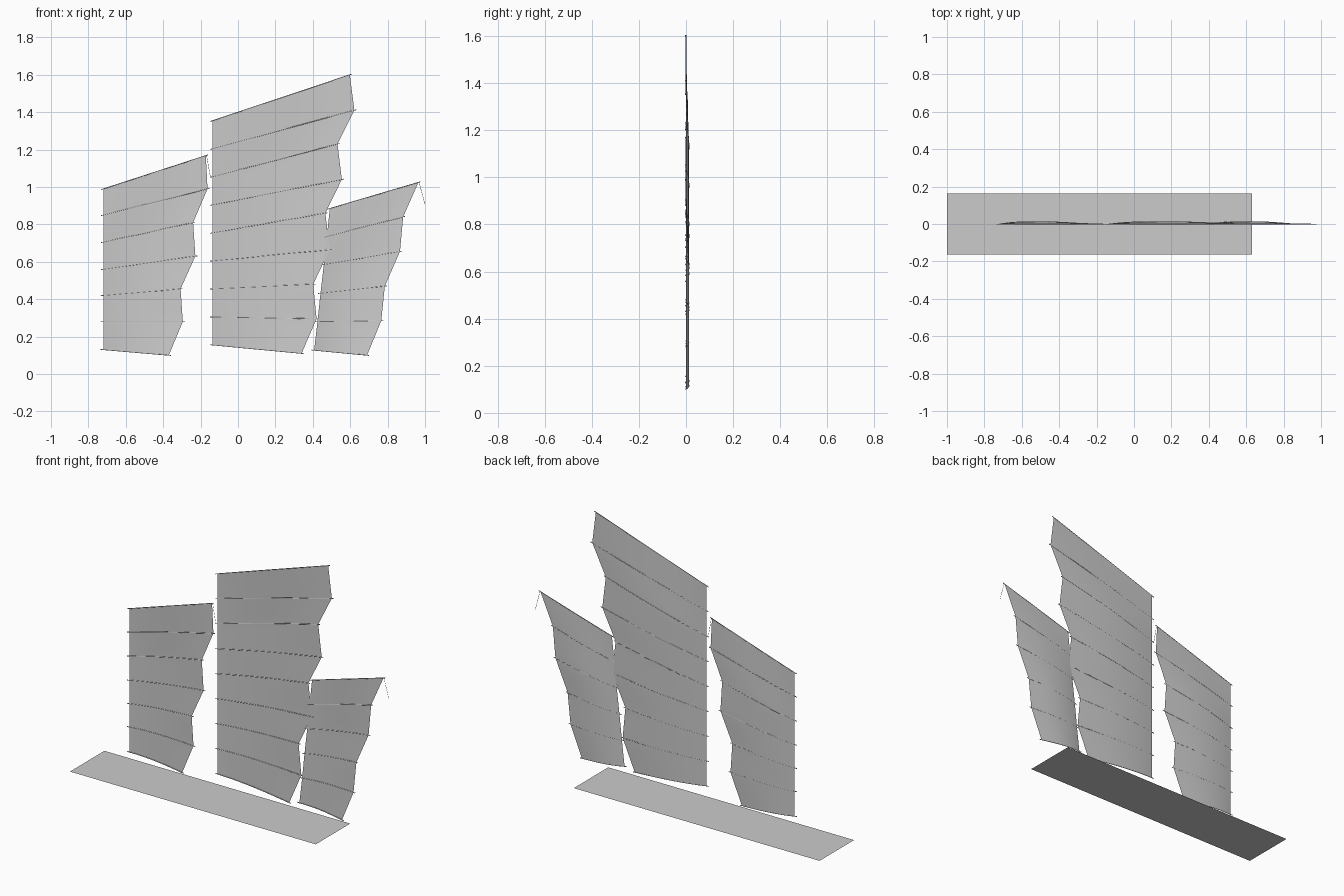
import bpy, bmesh, math
from mathutils import Vector

if "Cube" in bpy.data.objects:
    bpy.data.objects.remove(bpy.data.objects["Cube"])


def make_object(name, bm, angle=60):
    mesh = bpy.data.meshes.new(name)
    bm.to_mesh(mesh)
    bm.free()
    ob = bpy.data.objects.new(name, mesh)
    bpy.context.collection.objects.link(ob)
    bpy.ops.object.select_all(action='DESELECT')
    ob.select_set(True)
    bpy.context.view_layer.objects.active = ob
    bpy.ops.object.shade_smooth_by_angle(angle=math.radians(angle))
    return ob


def tube(bm, points, radius, sides=6):
    """Thin round rod through points."""
    rings = []
    for i, p in enumerate(points):
        d = (points[min(i + 1, len(points) - 1)] - points[max(i - 1, 0)]).normalized()
        v = d.cross(Vector((0, 1, 0))).normalized()
        u = v.cross(d)
        rings.append([bm.verts.new(p + radius * (u * math.cos(a) + v * math.sin(a)))
                      for a in (2 * math.pi * k / sides for k in range(sides))])
    for a, b in zip(rings, rings[1:]):
        for k in range(sides):
            bm.faces.new((a[k], a[(k + 1) % sides], b[(k + 1) % sides], b[k]))
    bm.faces.new(rings[0][::-1])
    bm.faces.new(rings[-1])


def sail(name, luff, leech, cols=14, sub=4, belly=0.013):
    """Battened sail: luff and leech hold one (x, z) point per batten."""
    n = len(luff) - 1

    def point(t, s):
        i = min(int(t), n - 1)
        f = t - i
        a = Vector(luff[i]).lerp(Vector(luff[i + 1]), f)
        b = Vector(leech[i]).lerp(Vector(leech[i + 1]), f)
        x, z = a.lerp(b, s)
        fullness = belly * min(1, 0.1 + 0.45 * (n - t))
        return Vector((x, fullness * math.sin(math.pi * s ** 0.85), z))

    # cloth
    bm = bmesh.new()
    grid = [[bm.verts.new(point(r / sub, c / cols)) for c in range(cols + 1)]
            for r in range(n * sub + 1)]
    for lo, hi in zip(grid, grid[1:]):
        for c in range(cols):
            bm.faces.new((lo[c], lo[c + 1], hi[c + 1], hi[c]))
    make_object(name, bm)

    # battens, boom and yard, poking out a little at both ends
    bm = bmesh.new()
    for i in range(n + 1):
        pts = [point(i, c / cols) - Vector((0, 0.001, 0)) for c in range(cols + 1)]
        d = (pts[-1] - pts[0]).normalized() * 0.014
        tube(bm, [pts[0] - d] + pts + [pts[-1] + d * 0.8], 0.0022)
    make_object(name + "_battens", bm)


# sails
sail("mizzen_sail",
     [(-0.72, z) for z in (0.13, 0.28, 0.42, 0.56, 0.705, 0.85, 0.99)],
     [(-0.37, 0.10), (-0.295, 0.28), (-0.307, 0.455), (-0.228, 0.63),
      (-0.24, 0.81), (-0.163, 0.99), (-0.172, 1.168)])
sail("main_sail",
     [(-0.135, 0.155 + 0.15 * i) for i in range(9)],
     [(0.34, 0.11), (0.42, 0.295), (0.402, 0.48), (0.49, 0.665), (0.467, 0.86),
      (0.555, 1.04), (0.532, 1.23), (0.622, 1.41), (0.598, 1.60)])
sail("fore_sail",
     [(0.407, 0.127), (0.425, 0.28), (0.441, 0.432), (0.459, 0.585),
      (0.475, 0.735), (0.491, 0.885)],
     [(0.69, 0.10), (0.766, 0.285), (0.785, 0.47), (0.866, 0.655),
      (0.883, 0.84), (0.965, 1.025)])

# loose pennant lines hanging from two yard ends
for name, a, b in (("mizzen_line", (-0.168, 1.168), (-0.147, 1.05)),
                   ("fore_line", (0.968, 1.025), (0.999, 0.91))):
    bm = bmesh.new()
    tube(bm, [Vector((a[0], 0, a[1])), Vector((b[0], 0, b[1]))], 0.001, 4)
    make_object(name, bm)

# flat base sheet
bm = bmesh.new()
bm.faces.new([bm.verts.new(p) for p in
              ((-1, -0.163, 0), (0.63, -0.163, 0), (0.63, 0.163, 0), (-1, 0.163, 0))])
make_object("base_sheet", bm)
